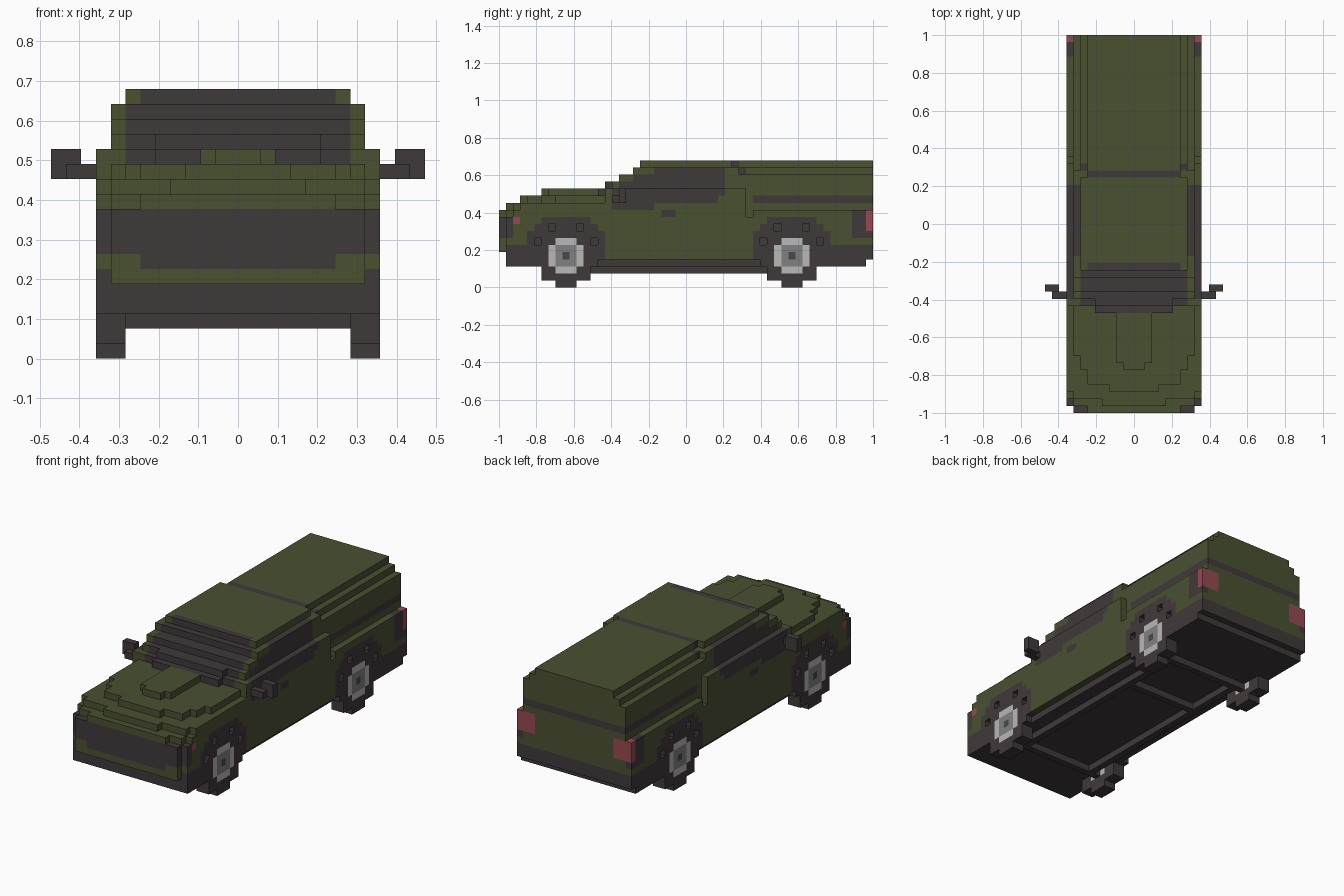
import bpy, bmesh
from mathutils import Vector

cube = bpy.data.objects.get("Cube")
if cube:
    bpy.data.objects.remove(cube, do_unlink=True)

V = 2 / 53                      # size of one block
GREEN, DARK, RED, LIGHT, GREY, HUB = range(6)
COLOURS = [("olive_paint", (0.067, 0.082, 0.031)), ("dark_trim", (0.051, 0.041, 0.042)),
           ("red_lamp", (0.30, 0.068, 0.085)), ("light_rim", (0.48, 0.48, 0.48)),
           ("grey_rim", (0.22, 0.22, 0.22)), ("hub_cap", (0.065, 0.065, 0.065))]
mats = []
for name, rgb in COLOURS:
    m = bpy.data.materials.new(name)
    m.use_nodes = True
    m.diffuse_color = (*rgb, 1)
    bsdf = m.node_tree.nodes["Principled BSDF"]
    bsdf.inputs["Base Color"].default_value = (*rgb, 1)
    bsdf.inputs["Roughness"].default_value = 0.8
    mats.append(m)


def block(x0, x1, y0, y1, z0, z1):
    return {(x, y, z) for x in range(x0, x1) for y in range(y0, y1) for z in range(z0, z1)}


def slab(half, y0, y1, z0, z1):
    """Centred block, half = outermost column on each side."""
    return block(-half, half + 1, y0, y1, z0, z1)


def both(x0, x1, y0, y1, z0, z1):
    """Block and its mirror image."""
    b = block(x0, x1, y0, y1, z0, z1)
    return b | {(-x, y, z) for x, y, z in b}


parts = []                      # (name, cells, colour rule)
solid = set()


def part(name, cells, rule):
    cells = cells - solid
    solid.update(cells)
    parts.append((name, cells, rule))


# Wheels: stepped discs, two blocks wide
AXLES = (9, 41)
TYRE_HALF = (1, 3, 3, 4, 4, 4, 3, 3, 1)


def wheel_rule(axle):
    def rule(x, y, z):
        dy, dz = abs(y - axle), abs(z - 4)
        if dy == dz == 0:
            return HUB
        if max(dy, dz) <= 1:
            return GREY
        return LIGHT if max(dy, dz) == 2 and dy + dz < 4 else DARK
    return rule


for axle, end in zip(AXLES, ("front", "rear")):
    for side, x0 in (("left", 8), ("right", -9)):
        disc = set()
        for z, h in enumerate(TYRE_HALF):
            disc |= block(x0, x0 + 2, axle - h, axle + h + 1, z, z + 1)
        part(f"{end}_{side}_wheel", disc, wheel_rule(axle))

# Colour rule for the bodywork
ARCH_HALF = {6: 5, 7: 5, 8: 4, 9: 3}
WINDOW = {11: (16, 22), 12: (16, 31), 13: (16, 32), 14: (17, 32), 15: (19, 32), 16: (22, 32)}


def paint(x, y, z):
    ax = abs(x)
    # sill, bumpers
    if z == 3 or (z <= 5 and y >= 47) or (y <= 4 and (z <= 4 and y > 0 or ax == 9 and z <= 5)):
        return DARK
    # grille and headlamps
    if y == 0 and (6 <= z < 10 and ax <= 6 or 7 <= z < 10):
        return DARK
    if y <= 1 and ax >= 7 and 7 <= z < 10:
        return DARK
    # windscreen
    if 13 <= z <= 16 and y <= 20 and ax <= 7 and not (ax <= 2 and y < 14):
        return DARK
    if z == 17 and ax <= 6 and y in (20, 33):
        return DARK
    # tail lamps and belt stripe
    if y == 52 and ax >= 7 and 8 <= z < 11:
        return RED
    if ax == 9 and y >= 50 and 7 <= z < 11:
        return DARK
    if z == 12 and y >= 36:
        return DARK
    if ax >= 8:
        if (y, z) == (2, 9):
            return RED                              # side marker
        for a in AXLES:                             # wheel arches
            if z < 10 and abs(y - a) <= ARCH_HALF.get(z, 5):
                return DARK
        if z in WINDOW and WINDOW[z][0] <= y < WINDOW[z][1]:
            return DARK
        if z == 10 and y in (23, 24):
            return DARK                             # door handle
    if z == 16 and y == 34 and ax >= 7:
        return DARK
    return GREEN


# Lower body with bumpers, flanks and arch gaps
body = slab(8, 0, 1, 5, 10) | slab(6, 0, 1, 10, 11)
body |= slab(9, 1, 53, 4, 10) | slab(8, 1, 52, 3, 4)
body |= both(9, 10, 1, 5, 3, 4) | both(9, 10, 46, 52, 3, 4)
body |= slab(8, 1, 53, 10, 11) | both(9, 10, 2, 53, 10, 11)
body -= both(9, 10, 35, 36, 10, 11)
for a in AXLES:
    for dy, dz in ((2, 4), (4, 2)):
        for s in (-1, 1):
            body -= both(9, 10, a + s * dy, a + s * dy + 1, 4 + dz, 5 + dz)
part("lower_body", body, paint)

# Bonnet in rising steps with a central bulge
hood = slab(4, 1, 2, 11, 12) | slab(8, 2, 15, 11, 12) | both(9, 10, 3, 15, 11, 12)
for half, y0 in ((3, 3), (6, 4), (7, 6), (8, 8)):
    hood |= slab(half, y0, 15, 12, 13)
hood |= slab(1, 6, 7, 13, 14) | slab(2, 7, 14, 13, 14)
part("bonnet", hood, paint)

# Cab: doors, stepped windscreen, roof
cab = slab(9, 15, 35, 11, 14) | slab(5, 14, 15, 13, 14)
cab |= slab(5, 15, 16, 14, 15) | slab(8, 16, 34, 14, 15)
cab |= slab(8, 17, 34, 15, 16) | slab(8, 19, 34, 16, 17)
cab |= slab(7, 20, 33, 17, 18)
part("cab", cab, paint)

# Rear canopy, narrowing towards the roof
canopy = slab(8, 34, 53, 11, 16) | slab(7, 34, 53, 16, 17) | slab(6, 33, 53, 17, 18)
part("rear_canopy", canopy, paint)


def dark(x, y, z):
    return DARK


# Chassis rails, cross members and axles
frame = both(6, 7, 9, 42, 2, 3) | slab(6, 32, 33, 2, 3)
for a in AXLES:
    frame |= slab(7, a, a + 1, 2, 3)
part("chassis_frame", frame, dark)

# Door mirrors
for side, s in (("left", 1), ("right", -1)):
    m = block(10, 12, 16, 17, 12, 13) | block(11, 13, 17, 18, 12, 14)
    part(f"{side}_door_mirror", {(s * x, y, z) for x, y, z in m}, dark)

# Turn each part into an outer skin of square faces
DIRS = [Vector(d) for d in ((1, 0, 0), (-1, 0, 0), (0, 1, 0), (0, -1, 0), (0, 0, 1), (0, 0, -1))]
for name, cells, rule in parts:
    bm = bmesh.new()
    corners = {}

    def corner(p):
        key = tuple(round(c * 2) for c in p)
        if key not in corners:
            corners[key] = bm.verts.new((p.x * V, p.y * V - 1, p.z * V))
        return corners[key]

    for c in sorted(cells):
        mid = Vector((c[0], c[1] + 0.5, c[2] + 0.5))
        for d in DIRS:
            if tuple(int(a + b) for a, b in zip(c, d)) in solid:
                continue
            u = Vector((d.y, d.z, d.x)) * 0.5
            w = d.cross(u)
            f = bm.faces.new([corner(mid + d * 0.5 + o) for o in (-u - w, u - w, u + w, w - u)])
            f.material_index = rule(*c)
    mesh = bpy.data.meshes.new(name)
    bm.to_mesh(mesh)
    bm.free()
    for m in mats:
        mesh.materials.append(m)
    bpy.context.scene.collection.objects.link(bpy.data.objects.new(name, mesh))
